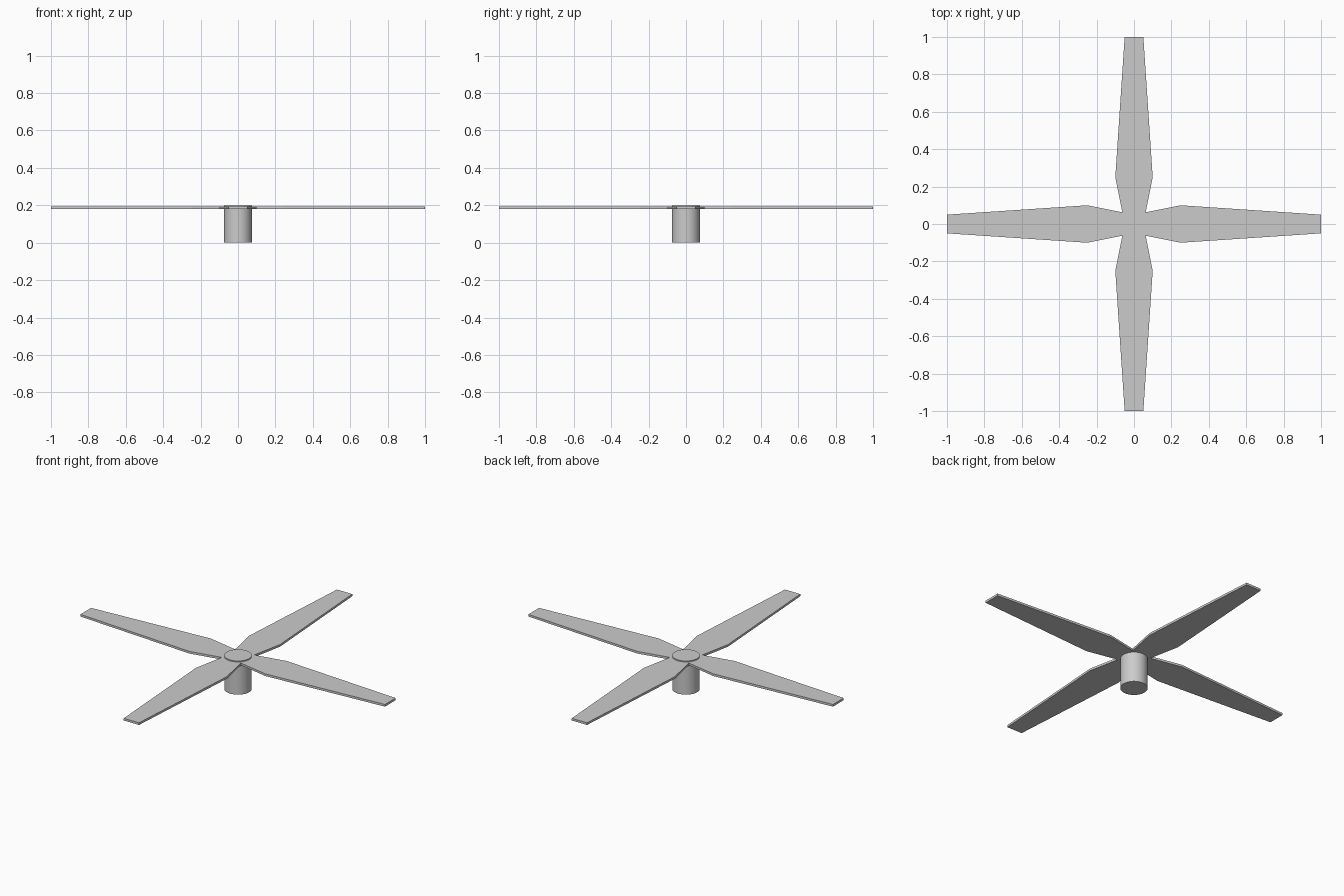
import bpy, bmesh, math
from mathutils import Matrix

if "Cube" in bpy.data.objects:
    bpy.data.objects.remove(bpy.data.objects["Cube"])

# Hub: upright round cylinder
bpy.ops.mesh.primitive_cylinder_add(vertices=48, radius=0.074, depth=0.2, location=(0, 0, 0.1))
hub = bpy.context.object
hub.name = "hub"
bpy.ops.object.shade_smooth_by_angle(angle=math.radians(30))

# Blade: flat tapered outline along +x, extruded upward
BOTTOM, THICK = 0.181, 0.013
half = [(0, 0.05), (0.25, 0.1), (1.0, 0.05)]
outline = [(x, -y) for x, y in half] + [(x, y) for x, y in reversed(half)]


def add_blade(name, angle):
    bm = bmesh.new()
    base = bm.faces.new([bm.verts.new((x, y, BOTTOM)) for x, y in outline])
    ext = bmesh.ops.extrude_face_region(bm, geom=[base])
    top = [v for v in ext["geom"] if isinstance(v, bmesh.types.BMVert)]
    bmesh.ops.translate(bm, verts=top, vec=(0, 0, THICK))
    bmesh.ops.recalc_face_normals(bm, faces=bm.faces)
    bm.transform(Matrix.Rotation(angle, 4, 'Z'))
    mesh = bpy.data.meshes.new(name)
    bm.to_mesh(mesh)
    bm.free()
    bpy.context.collection.objects.link(bpy.data.objects.new(name, mesh))


# Four blades at right angles
for i, side in enumerate(("right", "back", "left", "front")):
    add_blade(side + "_blade", i * math.pi / 2)
